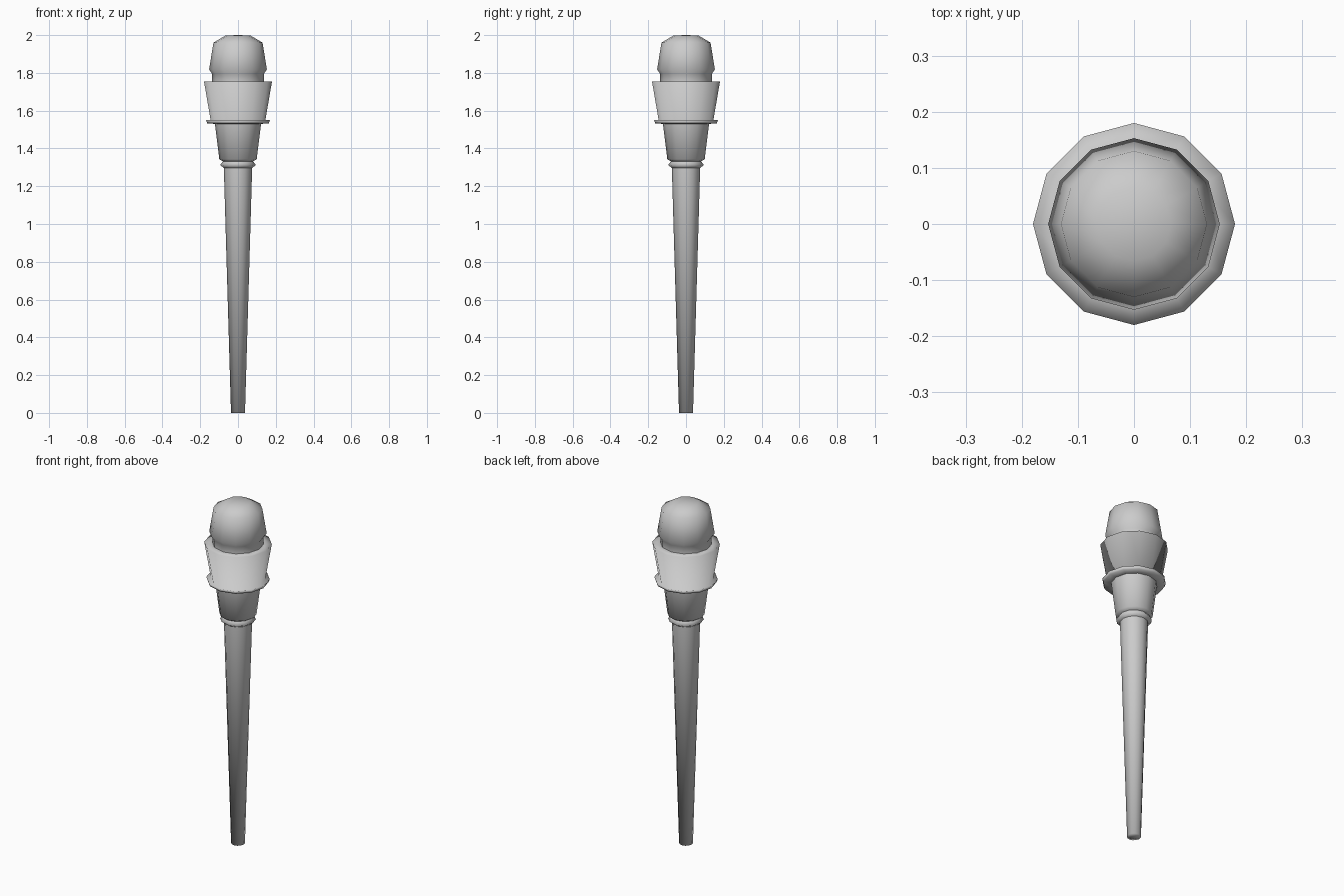
import bpy, bmesh
from math import cos, sin, pi

if "Cube" in bpy.data.objects:
    bpy.data.objects.remove(bpy.data.objects["Cube"])

SIDES = 12


def lathe(name, profile):
    """Revolve (radius, z) points, bottom to top; radius 0 makes a pole."""
    bm = bmesh.new()
    rings = []
    for r, z in profile:
        if r == 0:
            rings.append([bm.verts.new((0, 0, z))] * SIDES)
        else:
            rings.append([bm.verts.new((r * cos(2 * pi * i / SIDES),
                                        r * sin(2 * pi * i / SIDES), z))
                          for i in range(SIDES)])
    for a, b in zip(rings, rings[1:]):
        for i in range(SIDES):
            j = (i + 1) % SIDES
            quad = dict.fromkeys((a[i], a[j], b[j], b[i]))
            bm.faces.new(list(quad))
    for f in bm.faces:
        f.smooth = True
    mesh = bpy.data.meshes.new(name)
    bm.to_mesh(mesh)
    bm.free()
    obj = bpy.data.objects.new(name, mesh)
    bpy.context.collection.objects.link(obj)
    return obj


# Long tapered handle with closed foot
lathe("handle", [(0, 0), (0.037, 0), (0.075, 1.297)])

# Thin ring at the top of the handle
lathe("collar", [(0.075, 1.297), (0.095, 1.312), (0.08, 1.332)])

# Flared holder under the cup
lathe("holder", [(0.08, 1.332), (0.099, 1.343), (0.122, 1.53)])

# Cup with a flange at its base and a flat rim
lathe("cup", [(0.122, 1.53), (0.163, 1.533), (0.169, 1.55), (0.144, 1.545),
              (0.18, 1.755), (0.137, 1.755)])

# Domed head with a narrow neck
lathe("head", [(0.137, 1.755), (0.137, 1.795), (0.153, 1.818),
               (0.13, 1.96), (0.066, 1.998), (0, 2.0)])
